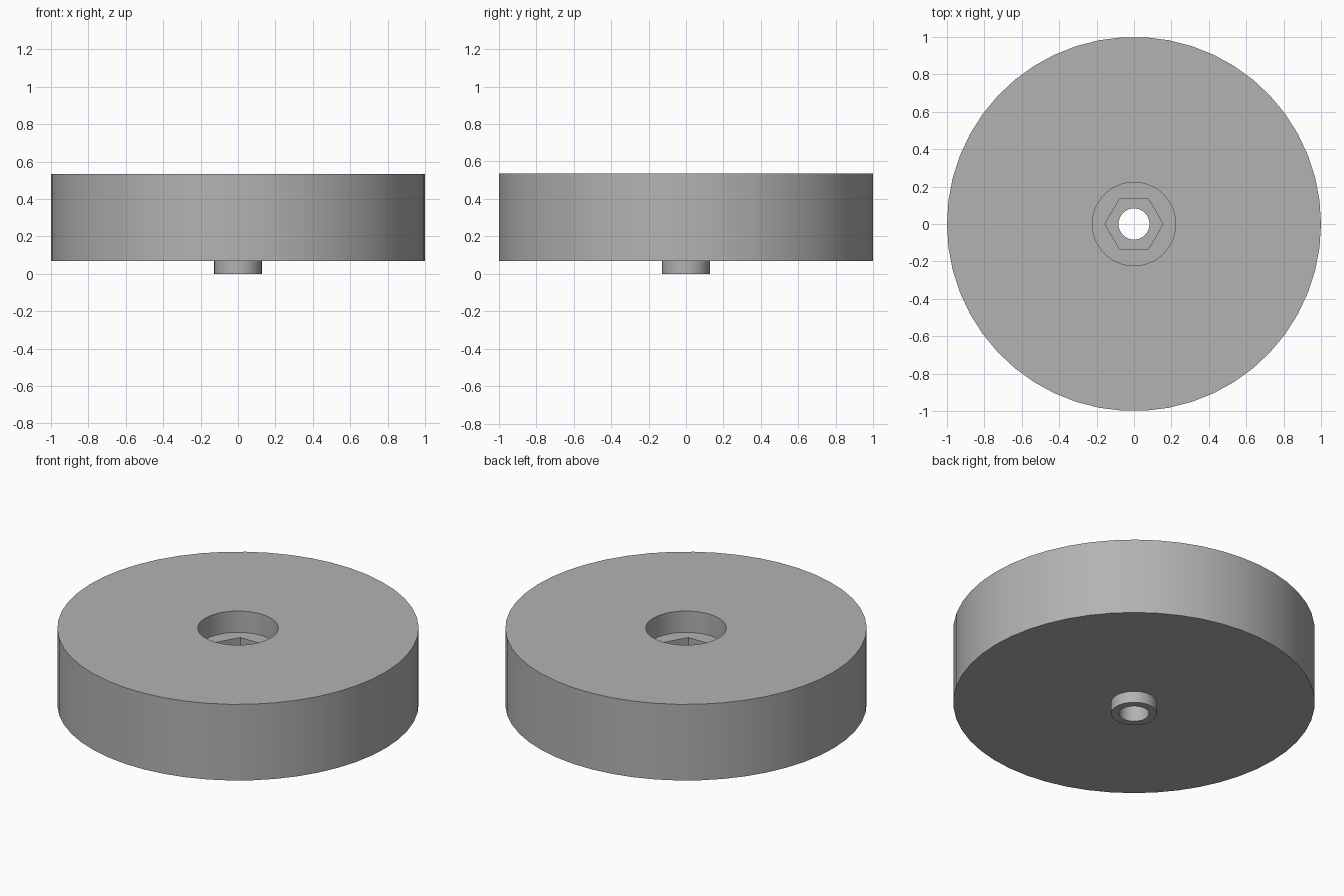
import bpy, bmesh, math

SIDES = 50

cube = bpy.data.objects.get("Cube")
if cube:
    bpy.data.objects.remove(cube, do_unlink=True)

grey = bpy.data.materials.new("plain grey")
grey.use_nodes = True
colour = (0.45, 0.45, 0.45, 1)
grey.diffuse_color = colour
grey.node_tree.nodes["Principled BSDF"].inputs["Base Color"].default_value = colour

bm = bmesh.new()


def ring(radius, z, sides=SIDES):
    """Closed loop of edges around the axle."""
    verts = [bm.verts.new((radius * math.cos(math.tau * i / sides),
                           radius * math.sin(math.tau * i / sides), z))
             for i in range(sides)]
    return [bm.edges.new((verts[i - 1], verts[i])) for i in range(sides)]


def wall(a, b):
    bmesh.ops.bridge_loops(bm, edges=a + b)


def flat(a, b):
    """Level face between an outer and an inner loop."""
    bmesh.ops.triangle_fill(bm, edges=a + b, use_beauty=True)


# Heights of each level
TOP, SEAT, NUT_FLOOR, UNDER, BASE = 0.535, 0.405, 0.27, 0.07, 0.0

rim_top, rim_low = ring(1.0, TOP), ring(1.0, UNDER)
recess_top, recess_low = ring(0.223, TOP), ring(0.223, SEAT)
hex_top, hex_low = ring(0.155, SEAT, 6), ring(0.155, NUT_FLOOR, 6)
bore_top, bore_low = ring(0.083, NUT_FLOOR), ring(0.083, BASE)
boss_top, boss_low = ring(0.127, UNDER), ring(0.127, BASE)

# Upright walls: rim, round recess, nut pocket, bore and boss
for upper, lower in ((rim_top, rim_low), (recess_top, recess_low),
                     (hex_top, hex_low), (bore_top, bore_low),
                     (boss_top, boss_low)):
    wall(upper, lower)

# Level faces joining the walls
for outer, inner in ((rim_top, recess_top), (recess_low, hex_top),
                     (hex_low, bore_top), (rim_low, boss_top),
                     (boss_low, bore_low)):
    flat(outer, inner)

bmesh.ops.recalc_face_normals(bm, faces=bm.faces[:])
bmesh.ops.dissolve_limit(bm, angle_limit=0.01, verts=bm.verts[:],
                         edges=[e for e in bm.edges if len(e.link_faces) == 2
                                and e.calc_face_angle(1) < 0.01])

mesh = bpy.data.meshes.new("wheel_disc")
bm.to_mesh(mesh)
bm.free()
mesh.materials.append(grey)
wheel = bpy.data.objects.new("wheel_disc", mesh)
bpy.context.collection.objects.link(wheel)

bpy.ops.object.select_all(action="DESELECT")
wheel.select_set(True)
bpy.context.view_layer.objects.active = wheel
bpy.ops.object.shade_smooth_by_angle(angle=math.radians(30))
